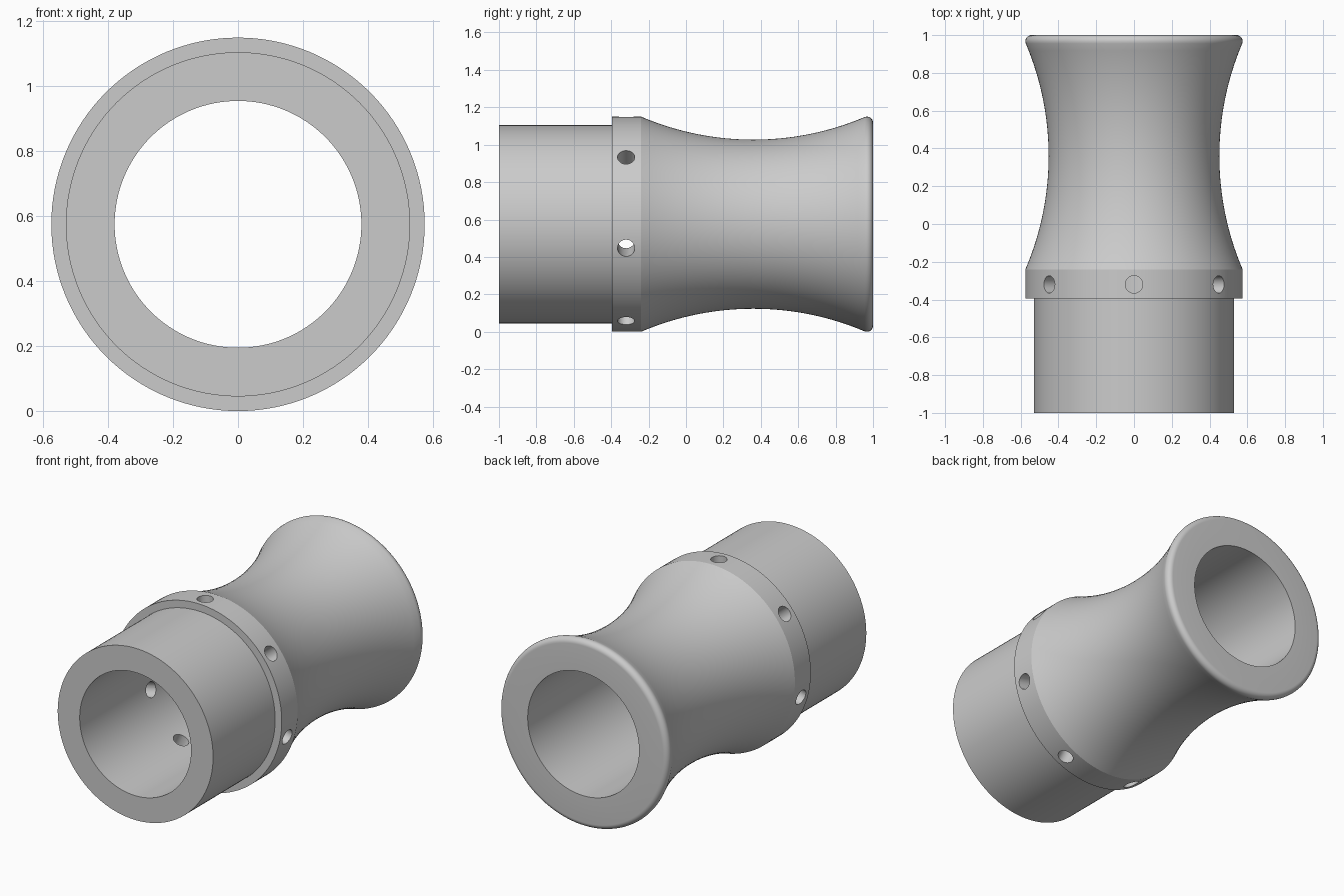
import bpy, bmesh
from math import sin, cos, pi, radians, sqrt
from mathutils import Matrix, Vector

if "Cube" in bpy.data.objects:
    bpy.data.objects.remove(bpy.data.objects["Cube"])

CZ = 0.575          # height of the long axis
SEG = 128           # sides of the turned body
BORE = 0.38


def make_object(name, bm):
    bmesh.ops.recalc_face_normals(bm, faces=bm.faces[:])
    mesh = bpy.data.meshes.new(name)
    bm.to_mesh(mesh)
    bm.free()
    obj = bpy.data.objects.new(name, mesh)
    bpy.context.collection.objects.link(obj)
    return obj


def lathe(name, profile):
    """Turn a closed (radius, y) profile around the y axis at height CZ."""
    bm = bmesh.new()
    rings = []
    for i in range(SEG):
        a = 2 * pi * i / SEG
        rings.append([bm.verts.new((r * cos(a), y, CZ + r * sin(a))) for r, y in profile])
    n = len(profile)
    for i in range(SEG):
        p, q = rings[i], rings[(i + 1) % SEG]
        for j in range(n):
            k = (j + 1) % n
            bm.faces.new((p[j], p[k], q[k], q[j]))
    return make_object(name, bm)


# Waist: concave arc, from the collar to the rim
def waist(y):
    return 1.977 - sqrt(1.525 ** 2 - (y - 0.36) ** 2)


y0, y1, steps = -0.24, 0.9555, 32
profile = [(BORE, -1), (0.53, -1), (0.53, -0.395), (0.575, -0.395)]
profile += [(waist(y0 + (y1 - y0) * i / steps), y0 + (y1 - y0) * i / steps)
            for i in range(steps + 1)]

# Rounded rim, then back along the bore
for i in range(1, 11):
    a = radians(-23 + 113 * i / 10)
    profile.append((0.543 + 0.032 * cos(a), 0.968 + 0.032 * sin(a)))
profile += [(BORE, 1), (BORE, -0.24), (BORE, -0.395)]
body = lathe("nozzle_body", profile)

# Seven radial holes through the collar
bm = bmesh.new()
for i in range(7):
    a = pi / 2 + 2 * pi * i / 7
    d = Vector((cos(a), 0, sin(a)))
    mat = (Matrix.Translation(Vector((0, -0.32, CZ)) + d * 0.47)
           @ d.to_track_quat('Z', 'Y').to_matrix().to_4x4())
    bmesh.ops.create_cone(bm, cap_ends=True, segments=32, radius1=0.046,
                          radius2=0.046, depth=0.4, matrix=mat)
cutter = make_object("hole_cutter", bm)
cutter.hide_render = True

mod = body.modifiers.new("holes", 'BOOLEAN')
mod.operation = 'DIFFERENCE'
mod.solver = 'EXACT'
mod.object = cutter
bpy.context.view_layer.objects.active = body
body.select_set(True)
cutter.select_set(False)
bpy.ops.object.modifier_apply(modifier=mod.name)
bpy.data.objects.remove(cutter)

bpy.ops.object.shade_smooth_by_angle(angle=radians(20))
